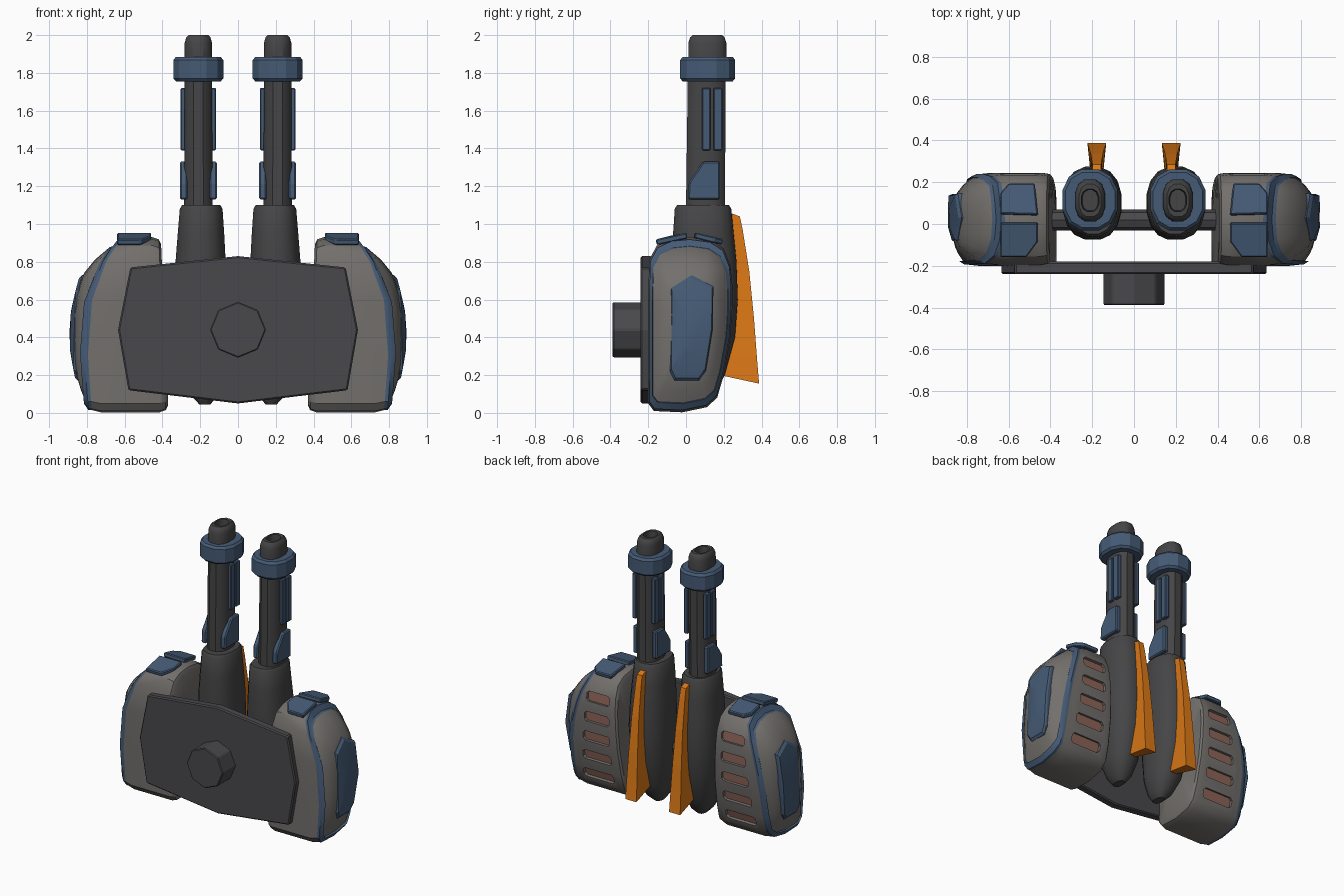
import bpy, bmesh, math
from mathutils import Vector

if "Cube" in bpy.data.objects:
    bpy.data.objects.remove(bpy.data.objects["Cube"])


def material(name, rgb):
    m = bpy.data.materials.new(name)
    m.diffuse_color = (*rgb, 1)
    m.use_nodes = True
    m.node_tree.nodes["Principled BSDF"].inputs["Base Color"].default_value = m.diffuse_color
    return m


DARK = material("dark metal", (0.066, 0.065, 0.072))
BARREL = material("barrel metal", (0.06, 0.059, 0.062))
GREY = material("warm grey armour", (0.17, 0.16, 0.15))
BLUE = material("blue trim", (0.06, 0.105, 0.18))
ORANGE = material("orange fin", (0.72, 0.19, 0.008))
VENT = material("vent copper", (0.27, 0.13, 0.10))


def make(name, bm, mats, mirror=True, bevel=0, smooth=None):
    """Turn a bmesh into an object, mirrored across x when asked."""
    bmesh.ops.recalc_face_normals(bm, faces=bm.faces)
    me = bpy.data.meshes.new(name)
    bm.to_mesh(me)
    bm.free()
    for m in mats:
        me.materials.append(m)
    ob = bpy.data.objects.new(name, me)
    bpy.context.collection.objects.link(ob)
    if smooth:
        bpy.ops.object.select_all(action='DESELECT')
        ob.select_set(True)
        bpy.context.view_layer.objects.active = ob
        bpy.ops.object.shade_smooth_by_angle(angle=math.radians(smooth))
    if bevel:
        b = ob.modifiers.new("bevel", 'BEVEL')
        b.width, b.segments = bevel, 1
    if mirror:
        ob.modifiers.new("mirror", 'MIRROR').use_mirror_merge = False
    return ob


def prism(name, pts, vec, mat, **kw):
    """Flat polygon pushed along a vector."""
    bm = bmesh.new()
    a = [bm.verts.new(p) for p in pts]
    b = [bm.verts.new(Vector(p) + Vector(vec)) for p in pts]
    bm.faces.new(a)
    bm.faces.new(b)
    for i in range(len(a)):
        j = (i + 1) % len(a)
        bm.faces.new((a[i], a[j], b[j], b[i]))
    return make(name, bm, [mat], **kw)


def loft(name, rings, mats, slots=None, **kw):
    """Skin a list of equal rings and cap both ends."""
    bm = bmesh.new()
    vs = [[bm.verts.new(p) for p in r] for r in rings]
    n = len(vs[0])
    for k in range(len(vs) - 1):
        for i in range(n):
            j = (i + 1) % n
            f = bm.faces.new((vs[k][i], vs[k][j], vs[k + 1][j], vs[k + 1][i]))
            f.material_index = slots[k] if slots else 0
    bm.faces.new(vs[0])
    bm.faces.new(vs[-1])
    return make(name, bm, mats, **kw)


def oval(cx, cy, z, hx, hy, n=12, e=0.8):
    """Slightly squared horizontal oval."""
    out = []
    for i in range(n):
        a = 2 * math.pi * (i + 0.5) / n
        c, s = math.cos(a), math.sin(a)
        c, s = [math.copysign(abs(t) ** e, t) for t in (c, s)]
        out.append((cx + hx * c, cy + hy * s, z))
    return out


def lerp_table(tab, t):
    for (a, u), (b, v) in zip(tab, tab[1:]):
        if t <= b:
            return u + (v - u) * max(0, (t - a) / (b - a))
    return tab[-1][1]


# Mounting plate, hub and cross bar
plate = [(-.57, .77), (0, .83), (.57, .77), (.635, .44), (.58, .12), (0, .05), (-.58, .12), (-.635, .44)]
prism("mounting_plate", [(x, -.24, z) for x, z in plate], (0, .06, 0), DARK, mirror=False, bevel=.008)
octagon = [(.148 * math.cos(k * math.pi / 4), .148 * math.sin(k * math.pi / 4)) for k in range(8)]
prism("mount_hub", [(x, -.388, .44 + z) for x, z in octagon], (0, .16, 0), DARK, mirror=False, bevel=.006)
prism("cross_bar", [(-.45, .02 + y * .34, .45 + z * .34) for y, z in octagon], (.9, 0, 0), DARK, mirror=False)

# Side pods: outline in (y, z), lofted outwards along x
outline = [(-.17, .01), (-.02, .003), (.11, .03), (.165, .08), (.2, .2), (.235, .4), (.245, .55),
           (.245, .68), (.235, .78), (.2, .87), (.13, .915), (.02, .93), (-.08, .92), (-.155, .885),
           (-.195, .81), (-.2, .6), (-.2, .3), (-.2, .05)]
RIM = [(0, .785), (.2, .803), (.4, .81), (.6, .785), (.75, .74), (.85, .69), (.93, .63)]
YC, ZC = .02, .46


def rim_x(y, z):
    return lerp_table(RIM, z) - max(0, y - .12) * .35


def pod_ring(s, fx):
    return [(fx(y, z), YC + (y - YC) * s, ZC + (z - ZC) * s) for y, z in outline]


def inner_x(y, z):
    return .37 + .04 * z


def dome(f):
    return lambda y, z: rim_x(y, z) * (1 - f) + .872 * f


rings = [pod_ring(.4, inner_x), pod_ring(.92, inner_x),
         pod_ring(.975, lambda y, z: inner_x(y, z) + .012),
         pod_ring(1, lambda y, z: inner_x(y, z) + .045),
         pod_ring(1, lambda y, z: rim_x(y, z) - .06),
         pod_ring(.975, lambda y, z: rim_x(y, z) - .012),
         pod_ring(.975, lambda y, z: rim_x(y, z) + .006),
         pod_ring(.9, lambda y, z: rim_x(y, z) + .03),
         pod_ring(.89, dome(.2)), pod_ring(.75, dome(.52)), pod_ring(.6, dome(.76)),
         pod_ring(.35, dome(.96)), pod_ring(.12, dome(1))]
pod = loft("side_pod", rings, [GREY, BLUE], [0, 0, 0, 0, 0, 1, 1, 1, 0, 0, 0, 0], mirror=False, smooth=35)

# Vent slots cut into the back of each pod
rear = [(z, y) for y, z in outline[2:10]]
for k in range(5):
    z = .155 + .148 * k
    y = lerp_table(rear, z)
    t = Vector((0, lerp_table(rear, z + .04) - lerp_table(rear, z - .04), .08)).normalized()
    n = Vector((0, t.z, -t.y))
    x0, x1, h, c = .455, .70 - .015 * k, .036, .016
    shape = [(x0 + c, -h), (x1 - c, -h), (x1, -h + c), (x1, h - c), (x1 - c, h), (x0 + c, h), (x0, h - c), (x0, -h + c)]
    floor = [Vector((x, y, z)) + t * v - n * .028 for x, v in shape]
    cutter = prism(f"vent_cutter_{k}", floor, n * .08, GREY, mirror=False)
    cutter.hide_render = True
    cutter.hide_viewport = True
    cutter.display_type = 'WIRE'
    cut = pod.modifiers.new("vent", 'BOOLEAN')
    cut.operation, cut.object, cut.solver = 'DIFFERENCE', cutter, 'EXACT'
    prism(f"vent_grille_{k}", floor, n * .008, VENT)
pod.modifiers.new("mirror", 'MIRROR').use_mirror_merge = False

# Outer blue plate on each pod, bulging with the dome
side = [(-.08, .66), (.03, .73), (.145, .67), (.142, .45), (.105, .22), (.07, .17), (-.06, .17), (-.085, .22)]


def side_ring(s, base, bulge):
    out = []
    for y, z in side:
        y, z = .03 + (y - .03) * s, .43 + (z - .43) * s
        out.append((base - bulge * ((z - .41) / .3) ** 2, y, z))
    return out


loft("pod_side_plate", [side_ring(1, .82, .02), side_ring(1, .876, .045), side_ring(.94, .888, .045),
                        side_ring(.4, .892, .045)], [BLUE], smooth=20)

# Blue plates on top of each pod
prism("pod_top_plate_back", [(.46, .04, .925), (.64, .045, .925), (.64, .145, .90), (.6, .19, .89), (.475, .19, .89)],
      (0, .005, .03), BLUE, bevel=.006)
prism("pod_top_plate_front", [(.46, .008, .923), (.64, .008, .923), (.64, -.155, .888), (.515, -.155, .888), (.46, -.08, .908)],
      (0, -.005, .03), BLUE, bevel=.006)

# Barrel housings
housing = [(.045, .175, .05, .03, .05), (.09, .18, .06, .07, .09), (.2, .19, .072, .11, .135),
           (.4, .195, .092, .133, .17), (.6, .2, .1, .142, .177), (.8, .198, .096, .135, .174),
           (.95, .196, .092, .125, .163), (1.08, .195, .09, .115, .152), (1.1, .195, .09, .103, .14)]
loft("barrel_housing", [oval(cx, cy, z, hx, hy, 16, .85) for z, cx, cy, hx, hy in housing], [BARREL], smooth=35)

# Barrels, collars and hollow muzzles
loft("barrel", [oval(.21, .103, 1.08, .078, .106), oval(.21, .11, 1.8, .074, .103)], [BARREL], smooth=35)
collar = [(1.755, .122, .136), (1.77, .136, .15), (1.868, .136, .15), (1.885, .122, .136)]
loft("barrel_collar", [oval(.21, .115, z, hx, hy, 12, .85) for z, hx, hy in collar], [BLUE])
muzzle = [(1.87, .075, .104), (1.96, .074, .103), (1.988, .066, .094), (2, .054, .08), (2, .043, .055), (1.93, .038, .05)]
loft("muzzle", [oval(.21, .113, z, hx, hy) for z, hx, hy in muzzle], [BARREL], smooth=35)

# Blue plates on both sides of each barrel
guard = [(.01, 1.13), (.015, 1.22), (.09, 1.33), (.18, 1.33), (.18, 1.13)]
strips = [[(a, 1.39), (a, 1.72), (b, 1.72), (b, 1.39)] for a, b in ((.085, .13), (.145, .193))]
for label, x in (("inner", .112), ("outer", .268)):
    prism(f"barrel_guard_{label}", [(x, y, z) for y, z in guard], (.04, 0, 0), BLUE, bevel=.008)
    for k, s in enumerate(strips):
        prism(f"barrel_strip_{label}_{k}", [(x + .004, y, z) for y, z in s], (.032, 0, 0), BLUE, bevel=.005)

# Orange fins, wider towards the bottom and the back
fin = [(1.055, .2, .245, .018, .02), (1.04, .2, .285, .018, .021), (.97, .2, .3, .018, .023),
       (.75, .22, .335, .02, .029), (.5, .22, .36, .022, .036), (.3, .2, .375, .024, .042)]
fin_rings = [[(.178 - a, y0, z), (.178 + a, y0, z), (.178 + b, y1, z), (.178 - b, y1, z)] for z, y0, y1, a, b in fin]
fin_rings.append([(.154, .18, .2), (.202, .18, .2), (.223, .387, .155), (.133, .387, .155)])
loft("rear_fin", fin_rings, [ORANGE])
